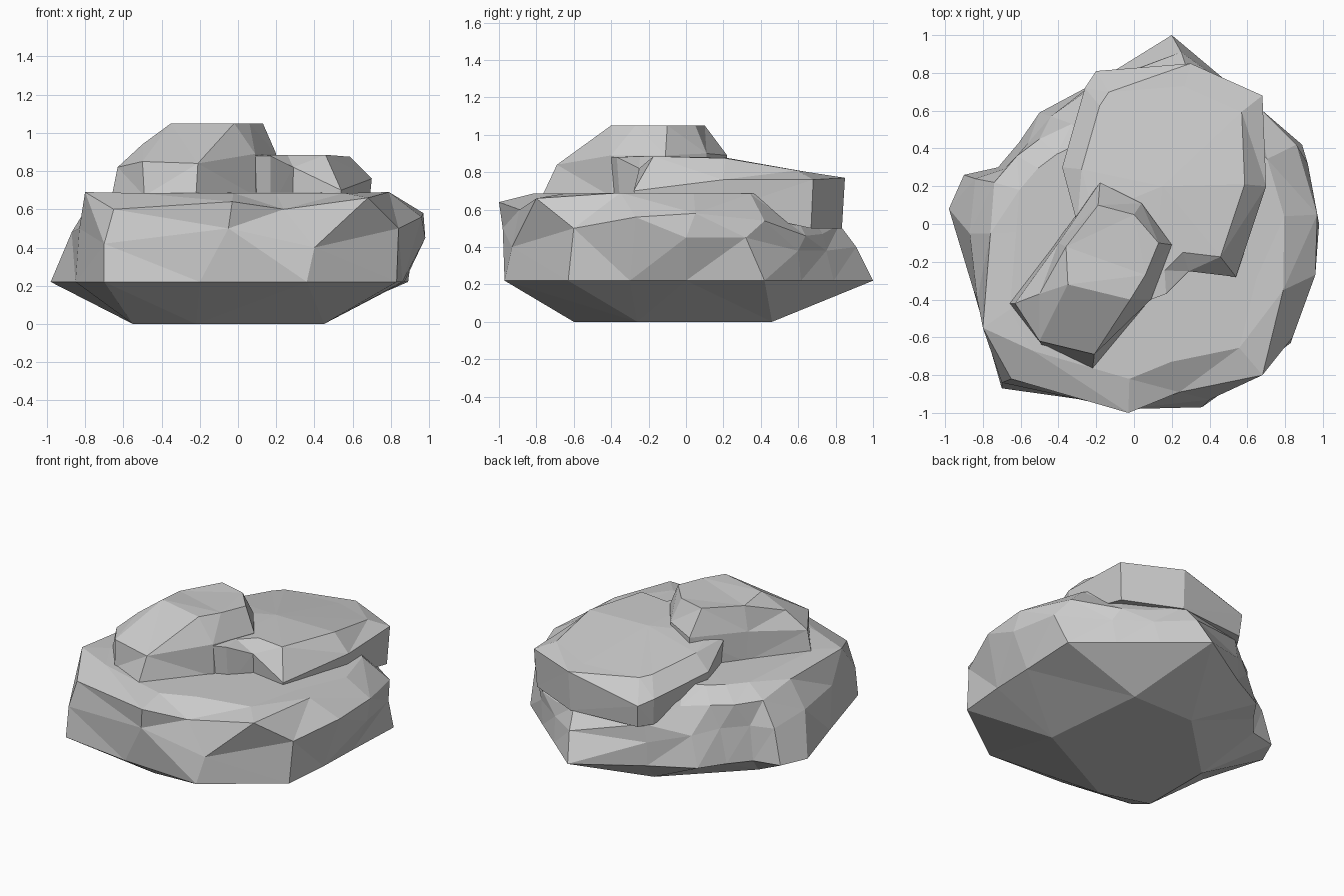
import bpy, bmesh

if "Cube" in bpy.data.objects:
    bpy.data.objects.remove(bpy.data.objects["Cube"])


def loft(name, rings, peak=None):
    """Skin a stack of equal-count rings, cap both ends, keep flat facets."""
    bm = bmesh.new()
    loops = [[bm.verts.new(p) for p in ring] for ring in rings]
    n = len(loops[0])
    for a, b in zip(loops, loops[1:]):
        for i in range(n):
            j = (i + 1) % n
            bm.faces.new((a[i], a[j], b[j], b[i]))
    bm.faces.new(loops[0][::-1])
    if peak:
        c = bm.verts.new(peak)
        for i in range(n):
            bm.faces.new((loops[-1][i], loops[-1][(i + 1) % n], c))
    else:
        bm.faces.new(loops[-1])
    bmesh.ops.remove_doubles(bm, verts=bm.verts[:], dist=.0005)
    bmesh.ops.triangulate(bm, faces=bm.faces[:], quad_method='SHORT_EDGE')
    bmesh.ops.recalc_face_normals(bm, faces=bm.faces[:])
    me = bpy.data.meshes.new(name)
    bm.to_mesh(me)
    bm.free()
    ob = bpy.data.objects.new(name, me)
    bpy.context.collection.objects.link(ob)
    return ob


def scaled(ring, k, z, cx=0, cy=0):
    """Shrink a ring in plan around a centre; z is a number or function of (x, y)."""
    out = []
    for p in ring:
        x, y = cx + (p[0] - cx) * k, cy + (p[1] - cy) * k
        out.append((x, y, z(x, y) if callable(z) else z))
    return out


# Broad base rock: small six-sided foot, wide belly, faceted shoulder, flat ledge
belly = [(.87, 0), (.89, .42), (.66, .615), (.45, .79), (.2, 1), (-.22, .74),
         (-.5, .59), (-.61, .43), (-.72, .3), (-.9, .26), (-.98, .08),
         (-.85, -.35), (-.7, -.87), (-.2, -.94), (.36, -.97), (.83, -.63), (.86, -.3)]
belly = [(x, y, .22) for x, y in belly]
corners = [(.38, .46), (.45, -.26), (-.22, -.6), (-.55, -.5), (-.55, 0), (-.08, .46)]
corner_of = [1, 0, 0, 0, 0, 5, 5, 5, 4, 4, 4, 4, 3, 2, 2, 1, 1]
foot = [(*corners[i], 0) for i in corner_of]
shoulder = [(.98, 0, .45), (.92, .32, .45), (.68, .6, .38), (.47, .75, .38), (.25, .91, .4),
            (-.22, .74, .38), (-.44, .57, .42), (-.56, .43, .45), (-.69, .29, .45),
            (-.84, .24, .45), (-.87, -.05, .48), (-.83, -.4, .5), (-.7, -.84, .42),
            (-.05, -.98, .5), (.4, -.93, .4), (.84, -.6, .5), (.96, -.27, .56)]
rim = [(.97, .05, .58), (.86, .42, .54), (.64, .64, .46), (.47, .73, .47), (.28, .82, .52),
       (-.2, .74, .5), (-.33, .53, .58), (-.5, .45, .6), (-.62, .36, .6),
       (-.74, .22, .61), (-.76, -.05, .66), (-.8, -.55, .69), (-.65, -.82, .6),
       (-.03, -1, .64), (.24, -.89, .6), (.68, -.8, .66), (.79, -.35, .69)]
loft("base_rock", [foot, belly, shoulder, rim, scaled(rim, .82, .685)], (0, 0, .69))

# Slab lying over the back of the base, sloping down to the rear
edge = [(-.2, .81, .65), (.3, .85, .77), (.68, .68, .76), (.7, .2, .76), (.54, -.28, .7),
        (.29, -.25, .82), (.17, -.37, .88), (.09, -.4, .88), (-.3, 0, .85),
        (-.38, .3, .74), (-.26, .72, .68)]
under = scaled(edge, .97, lambda x, y: .5 if y > .5 else .6, .15, .3)
crown = scaled(edge, .8, lambda x, y: .885 - .17 * max(0, y - .15) + .12 * min(0, x + .1),
               .13, .25)
loft("back_slab", [under, edge, crown], (.15, .2, .88))

# Boulder perched on the front left
lower = [(-.66, -.42), (-.49, -.64), (-.22, -.77), (.09, -.4), (.2, -.11),
         (.04, .11), (-.18, .22), (-.4, -.08)]
lower = [(x, y, .67) for x, y in lower]
waist = [(-.63, -.42, .82), (-.5, -.62, .85), (-.21, -.69, .84), (.09, -.4, .89),
         (.2, -.11, .89), (.04, .11, .9), (-.18, .22, .89), (-.4, -.1, .87)]
top = [(-.5, -.37, .94), (-.35, -.32, 1.05), (-.02, -.4, 1.05), (.06, -.27, 1.05),
       (.13, -.1, 1.05), (0, .05, 1.05), (-.19, .1, 1.05), (-.36, -.12, 1.03)]
loft("top_boulder", [lower, waist, top])
